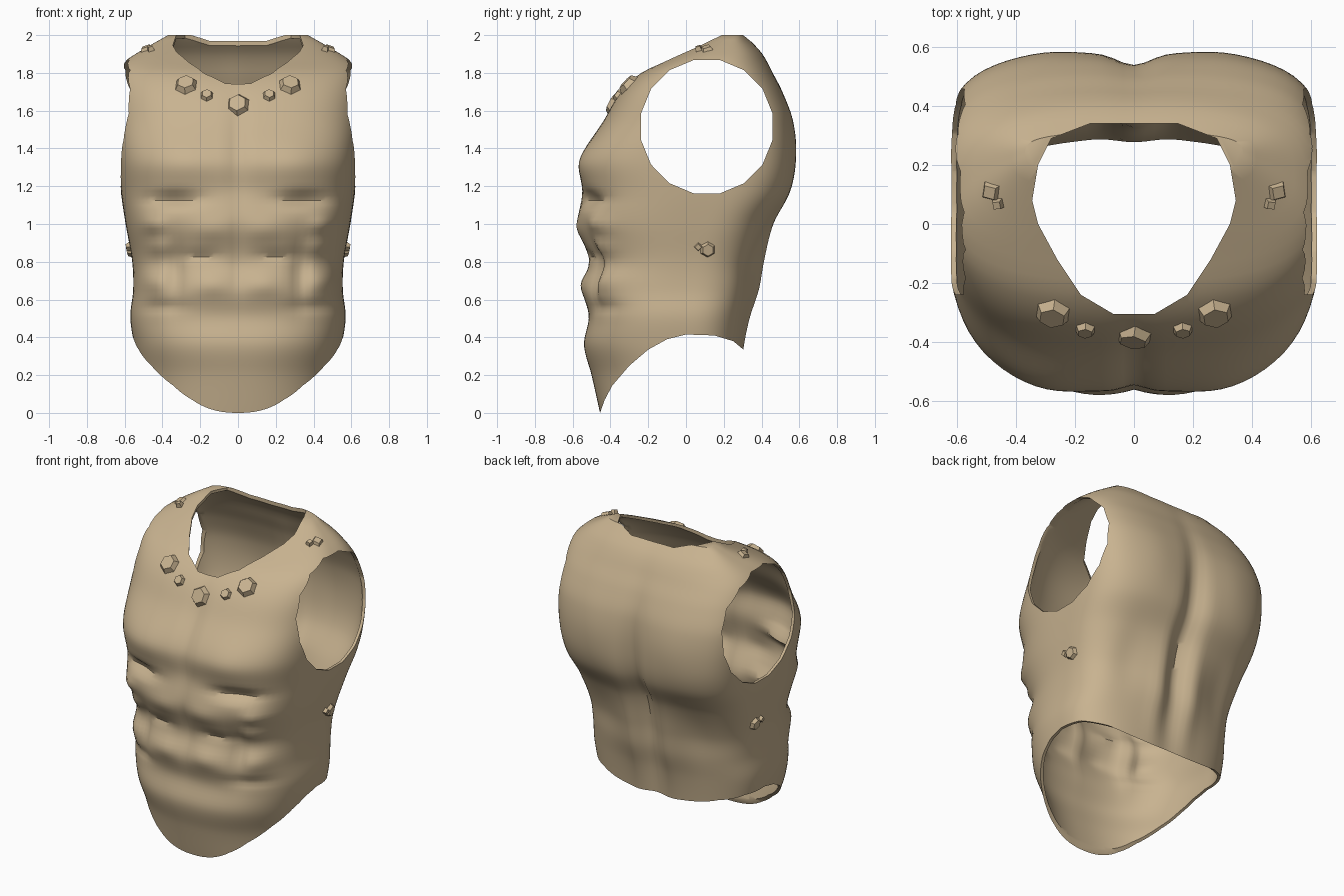
import bpy, bmesh, math
from mathutils import Vector
from mathutils.bvhtree import BVHTree

if "Cube" in bpy.data.objects:
    bpy.data.objects.remove(bpy.data.objects["Cube"])

bronze = bpy.data.materials.new("tan_leather")
bronze.diffuse_color = (0.58, 0.45, 0.28, 1)
bronze.use_nodes = True
bronze.node_tree.nodes["Principled BSDF"].inputs["Base Color"].default_value = bronze.diffuse_color

# Body sections: z, half width, front y, back y, widest y, front / back squareness
ROWS = [
    (-0.10, 0.49, -0.43, 0.27, 0.00, 2.3, 2.7),
    (0.00, 0.50, -0.455, 0.28, 0.00, 2.3, 2.7),
    (0.20, 0.52, -0.50, 0.29, 0.00, 2.3, 2.7),
    (0.36, 0.55, -0.54, 0.305, 0.00, 2.5, 2.7),
    (0.51, 0.57, -0.515, 0.33, 0.00, 2.7, 2.7),
    (0.65, 0.555, -0.545, 0.37, 0.02, 2.8, 2.7),
    (0.80, 0.56, -0.515, 0.40, 0.04, 2.8, 2.7),
    (1.00, 0.595, -0.57, 0.46, 0.08, 3.0, 3.0),
    (1.17, 0.62, -0.55, 0.55, 0.11, 3.1, 3.5),
    (1.34, 0.635, -0.56, 0.575, 0.11, 3.2, 4.0),
    (1.55, 0.65, -0.435, 0.56, 0.11, 3.0, 4.0),
    (1.70, 0.65, -0.345, 0.51, 0.11, 2.9, 3.6),
    (1.80, 0.64, -0.24, 0.46, 0.11, 2.8, 3.2),
    (1.86, 0.60, -0.12, 0.43, 0.12, 2.8, 3.0),
    (1.92, 0.51, 0.00, 0.39, 0.18, 2.8, 3.0),
    (2.00, 0.37, 0.16, 0.31, 0.24, 2.8, 3.0),
]
# Muscle relief: x, z, spread x, spread z, height (mirrored when x > 0)
FRONT = [
    (0, 1.42, 0.045, 0.25, -0.025), (0, 0.85, 0.03, 0.22, -0.015),
    (0.34, 1.13, 0.13, 0.035, -0.055), (0.30, 1.33, 0.14, 0.12, 0.015),
    (0.33, 0.74, 0.04, 0.16, -0.035), (0.14, 0.69, 0.09, 0.06, 0.02),
    (0.14, 0.97, 0.10, 0.06, 0.015), (0.20, 0.83, 0.10, 0.025, -0.02),
    (0.45, 0.70, 0.07, 0.06, 0.03), (0.45, 1.00, 0.06, 0.045, 0.03),
    (0.42, 0.88, 0.06, 0.04, 0.02), (0.40, 0.56, 0.12, 0.03, -0.02),
]
BACK = [
    (0, 1.05, 0.07, 0.50, -0.065), (0.12, 0.70, 0.06, 0.28, 0.02),
    (0.33, 0.80, 0.11, 0.22, -0.025), (0.28, 1.42, 0.14, 0.22, 0.012),
]


def section(z):
    # smooth interpolation through the section rows
    i = max(k for k in range(len(ROWS) - 1) if ROWS[k][0] <= z + 1e-9)
    a, b = ROWS[i], ROWS[i + 1]
    p, q = ROWS[max(i - 1, 0)], ROWS[min(i + 2, len(ROWS) - 1)]
    h = b[0] - a[0]
    t = (z - a[0]) / h
    out = []
    for k in range(1, 7):
        m0 = (b[k] - p[k]) / (b[0] - p[0]) * h
        m1 = (q[k] - a[k]) / (q[0] - a[0]) * h
        out.append((2*t**3 - 3*t*t + 1) * a[k] + (t**3 - 2*t*t + t) * m0
                   + (3*t*t - 2*t**3) * b[k] + (t**3 - t*t) * m1)
    return out


def relief(bumps, x, z):
    return sum(a * math.exp(-((abs(x) - bx) / sx) ** 2 - ((z - bz) / sz) ** 2)
               for bx, bz, sx, sz, a in bumps)


def body_point(ang, z):
    hw, yf, yb, yc, nf, nb = section(z)
    c, s = math.cos(ang), math.sin(ang)
    n, d = (nf, yc - yf) if s < 0 else (nb, yb - yc)
    r = (abs(c) ** n + abs(s) ** n) ** (-1 / n)
    x, y = hw * r * c, yc + d * r * s
    w = min(1, abs(s) * 1.6)
    return x, y + (-relief(FRONT, x, z) if s < 0 else relief(BACK, x, z)) * w, z


def make_object(name, bm):
    bmesh.ops.recalc_face_normals(bm, faces=bm.faces[:])
    me = bpy.data.meshes.new(name)
    bm.to_mesh(me)
    bm.free()
    me.materials.append(bronze)
    ob = bpy.data.objects.new(name, me)
    bpy.context.collection.objects.link(ob)
    return ob


def prism(name, outline, direction):
    # extrude a closed outline along a vector
    bm = bmesh.new()
    f = bm.faces.new([bm.verts.new(p) for p in outline])
    ext = bmesh.ops.extrude_face_region(bm, geom=[f])["geom"]
    bmesh.ops.translate(bm, vec=direction,
                        verts=[v for v in ext if isinstance(v, bmesh.types.BMVert)])
    ob = make_object(name, bm)
    ob.hide_render = True
    return ob


# Torso shell, lofted closed
N, M = 112, 84
bm = bmesh.new()
rings = [[bm.verts.new(body_point(2 * math.pi * i / N, -0.1 + 2.1 * j / M))
          for i in range(N)] for j in range(M + 1)]
for lo, hi in zip(rings, rings[1:]):
    for i in range(N):
        k = (i + 1) % N
        bm.faces.new((lo[i], lo[k], hi[k], hi[i]))
bm.faces.new(rings[0][::-1])
bm.faces.new(rings[-1])
bm.normal_update()
surface = BVHTree.FromBMesh(bm)
torso = make_object("muscled_breastplate", bm)
solid = torso.modifiers.new("thickness", "SOLIDIFY")
solid.thickness = 0.018
solid.offset = -1

# Cutters: neck opening, two armholes, curved hem
half_neck = [(0.07, -0.305), (0.18, -0.24), (0.26, -0.12), (0.325, 0.0),
             (0.345, 0.08), (0.325, 0.2), (0.28, 0.29), (0.15, 0.34)]
neck = half_neck + [(-x, y) for x, y in reversed(half_neck)]
cutters = [prism("neck_cutter", [(x, y, 1.5) for x, y in neck], (0, 0, 0.8))]
for side in (1, -1):
    ring = [(side * 0.42, 0.11 + 0.355 * math.cos(math.pi * (i + .5) / 8),
             1.515 + 0.36 * math.sin(math.pi * (i + .5) / 8)) for i in range(16)]
    cutters.append(prism("armhole_cutter", ring, (side * 0.5, 0, 0)))
hem = [(-0.9, 0), (-0.455, 0), (-0.43, 0.07), (-0.39, 0.145), (-0.3, 0.25),
       (-0.2, 0.335), (-0.1, 0.39), (0, 0.415), (0.15, 0.41), (0.25, 0.38),
       (0.31, 0.33), (0.9, 0.33), (0.9, -0.5), (-0.9, -0.5)]
cutters.append(prism("hem_cutter", [(-1, y, z) for y, z in hem], (2, 0, 0)))
for c in cutters:
    mod = torso.modifiers.new(c.name, "BOOLEAN")
    mod.operation = "DIFFERENCE"
    mod.solver = "EXACT"
    mod.object = c
bpy.context.view_layer.objects.active = torso
torso.select_set(True)
for mod in list(torso.modifiers):
    bpy.ops.object.modifier_apply(modifier=mod.name)
for c in cutters:
    bpy.data.objects.remove(c)
bpy.ops.object.shade_smooth_by_angle(angle=math.radians(40))


def stud(name, origin, aim, radius, height, sides=6):
    # small faceted boss seated on the shell
    hit, normal, _, _ = surface.ray_cast(Vector(origin), Vector(aim))
    if normal.dot(Vector(aim)) > 0:
        normal = -normal
    bm = bmesh.new()
    bmesh.ops.create_cone(bm, cap_ends=True, segments=sides, radius1=radius,
                          radius2=radius * 0.7, depth=height)
    ob = make_object(name, bm)
    ob.rotation_euler = normal.to_track_quat("Z", "Y").to_euler()
    ob.location = hit + normal * height * 0.3


# Collar studs, shoulder and side buckles
stud("collar_stud_centre", (0, -2, 1.63), (0, 1, 0), 0.068, 0.035)
for s, label in ((1, "right"), (-1, "left")):
    stud("collar_stud_small_" + label, (s * 0.165, -2, 1.68), (0, 1, 0), 0.038, 0.025)
    stud("collar_stud_large_" + label, (s * 0.275, -2, 1.735), (0, 1, 0), 0.065, 0.035)
    stud("shoulder_buckle_" + label, (s * 0.485, 0.11, 3), (0, 0, -1), 0.04, 0.02, 4)
    stud("shoulder_pin_" + label, (s * 0.46, 0.07, 3), (0, 0, -1), 0.025, 0.03, 4)
    stud("side_buckle_" + label, (s * 2, 0.115, 0.865), (-s, 0, 0), 0.045, 0.025)
    stud("side_pin_" + label, (s * 2, 0.065, 0.88), (-s, 0, 0), 0.025, 0.025, 4)
